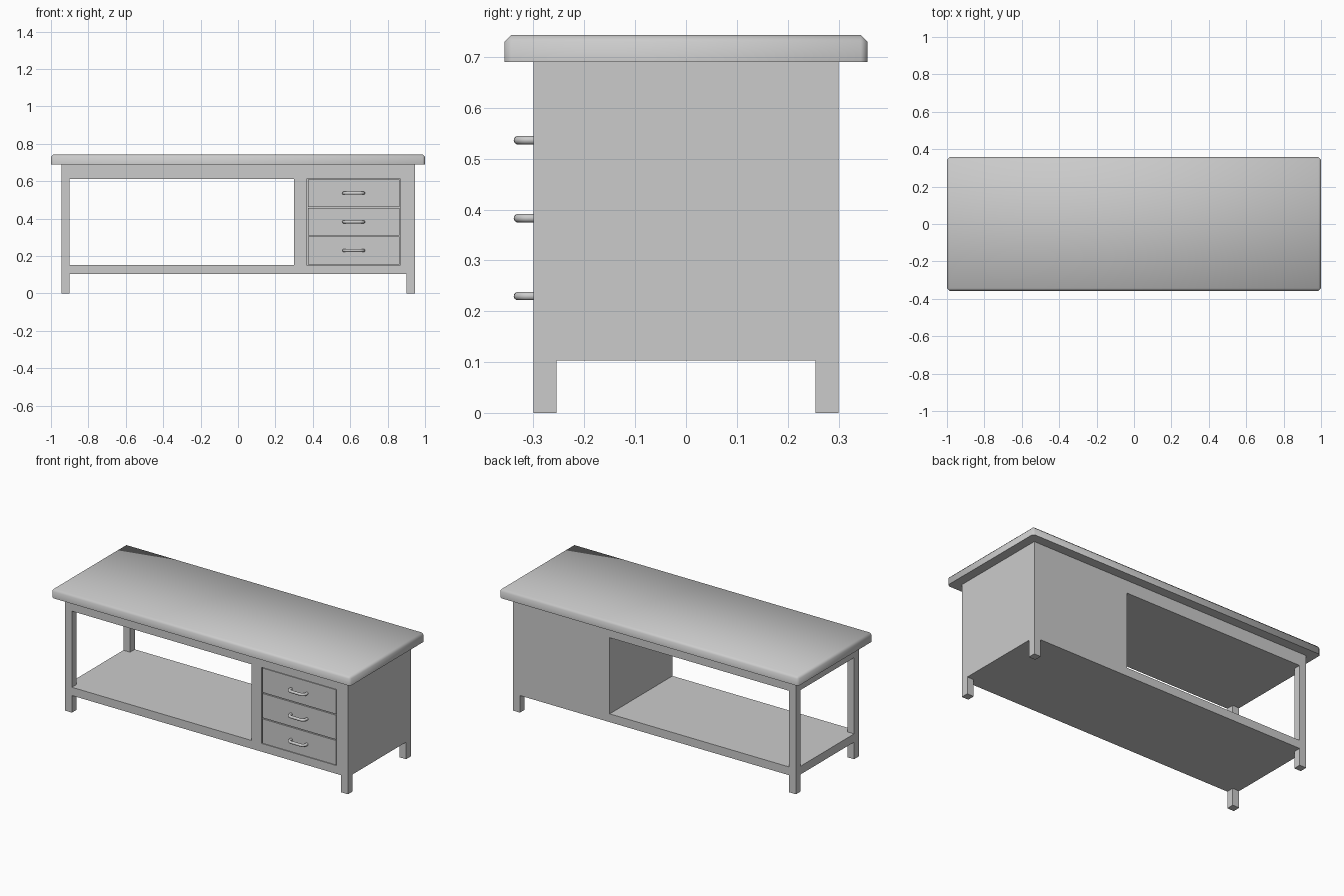
import bpy, bmesh, math
from mathutils import Vector

if "Cube" in bpy.data.objects:
    bpy.data.objects.remove(bpy.data.objects["Cube"])


def box(name, x, y, z):
    """Axis-aligned box from (min, max) pairs."""
    bm = bmesh.new()
    bmesh.ops.create_cube(bm, size=1)
    for v in bm.verts:
        v.co = Vector([r[0] if c < 0 else r[1] for c, r in zip(v.co, (x, y, z))])
    me = bpy.data.meshes.new(name)
    bm.to_mesh(me)
    bm.free()
    ob = bpy.data.objects.new(name, me)
    bpy.context.collection.objects.link(ob)
    return ob


def select(ob):
    bpy.ops.object.select_all(action='DESELECT')
    ob.select_set(True)
    bpy.context.view_layer.objects.active = ob


def cut(ob, x, y, z):
    """Subtract a box from an object."""
    cutter = box("cutter", x, y, z)
    cutter.hide_render = True
    mod = ob.modifiers.new("cut", 'BOOLEAN')
    mod.operation = 'DIFFERENCE'
    mod.solver = 'EXACT'
    mod.object = cutter
    select(ob)
    bpy.ops.object.modifier_apply(modifier=mod.name)
    bpy.data.objects.remove(cutter)


# Tabletop with chamfered upper and corner edges, smoothed
top = box("tabletop", (-1, 1), (-0.357, 0.357), (0.69, 0.743))
bm = bmesh.new()
bm.from_mesh(top.data)
edges = [e for e in bm.edges if max(v.co.z for v in e.verts) > 0.7]
bmesh.ops.bevel(bm, geom=edges, offset=0.013, segments=1, affect='EDGES', profile=0.5)
bm.to_mesh(top.data)
bm.free()
select(top)
bpy.ops.object.shade_smooth_by_angle(angle=math.radians(60))

# Body: one block with openings cut out
W, D, LEG = 0.945, 0.30, 0.045
Z0, Z1 = 0.153, 0.613
DX0, DX1 = 0.367, 0.870
body = box("cabinet_frame", (-W, W), (-D, D), (0, 0.69))
cut(body, (-W + LEG, W - LEG), (-1, 1), (-0.1, 0.103))          # between legs, front
cut(body, (-2, 2), (-D + LEG, D - LEG), (-0.1, 0.103))          # between legs, sides
cut(body, (-W + LEG, 0.30), (-1, 1), (Z0, Z1))                  # open shelf bay
cut(body, (-2, -W + LEG + 0.1), (-D + LEG, D - LEG), (Z0, Z1))  # open left end
cut(body, (DX0, DX1), (-1, -D + 0.03), (Z0, Z1))                # drawer recess

# Drawers with tubular pull handles
GAP = 0.006
PITCH = (Z1 - Z0) / 3
XC = (DX0 + DX1) / 2
for i in range(3):
    zc = Z0 + PITCH * (i + 0.5)
    half = (PITCH - GAP) / 2
    box(f"drawer_{i + 1}", (DX0 + GAP, DX1 - GAP), (-D, -D + 0.032), (zc - half, zc + half))

    r, bend, hx, yf = 0.0085, 0.022, 0.053, -0.3305
    left = [(-hx, -D + 0.004)]
    for k in range(7):
        a = math.radians(90 * k / 6)
        left.append((-hx + bend * (1 - math.cos(a)), yf + bend * (1 - math.sin(a))))
    path = left + [(-x, y) for x, y in reversed(left)]
    cu = bpy.data.curves.new("handle", 'CURVE')
    cu.dimensions = '3D'
    cu.bevel_depth = r
    cu.bevel_resolution = 3
    cu.use_fill_caps = True
    sp = cu.splines.new('POLY')
    sp.points.add(len(path) - 1)
    for p, (x, y) in zip(sp.points, path):
        p.co = (XC + x, y, zc + 0.0, 1)
    handle = bpy.data.objects.new(f"drawer_handle_{i + 1}", cu)
    bpy.context.collection.objects.link(handle)
    select(handle)
    bpy.ops.object.convert(target='MESH')
    bpy.ops.object.shade_smooth_by_angle(angle=math.radians(45))
